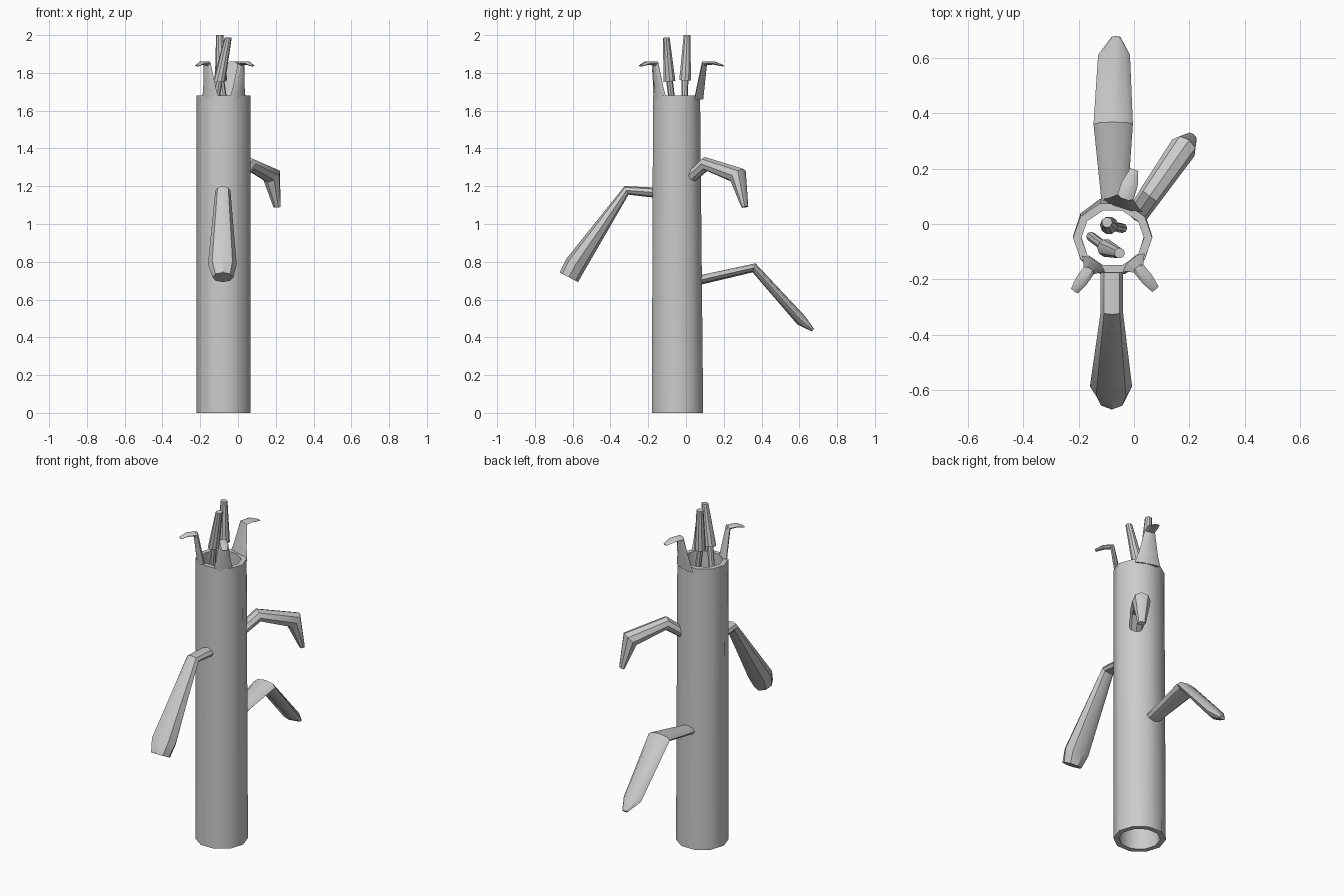
import bpy, bmesh
from math import sin, cos, pi, radians
from mathutils import Vector

if "Cube" in bpy.data.objects:
    bpy.data.objects.remove(bpy.data.objects["Cube"])

CX, CY = -0.077, -0.045


def finish(name, bm, angle=35):
    bmesh.ops.recalc_face_normals(bm, faces=bm.faces)
    me = bpy.data.meshes.new(name)
    bm.to_mesh(me)
    bm.free()
    ob = bpy.data.objects.new(name, me)
    bpy.context.collection.objects.link(ob)
    bpy.ops.object.select_all(action='DESELECT')
    ob.select_set(True)
    bpy.context.view_layer.objects.active = ob
    bpy.ops.object.shade_smooth_by_angle(angle=radians(angle))
    return ob


def bridge(bm, a, b):
    n = len(a)
    for i in range(n):
        bm.faces.new((a[i], a[(i + 1) % n], b[(i + 1) % n], b[i]))


def loft(name, rows, lateral, sides=8):
    """Limb through rows of (centre, width, thickness), mitred at the bends."""
    bm = bmesh.new()
    pts = [Vector(r[0]) for r in rows]
    lat = Vector(lateral).normalized()
    rings = []
    for i, (c, w, t) in enumerate(rows):
        tan = Vector()
        if i > 0:
            tan += (pts[i] - pts[i - 1]).normalized()
        if i < len(rows) - 1:
            tan += (pts[i + 1] - pts[i]).normalized()
        nor = tan.cross(lat).normalized()
        ring = []
        for k in range(sides):
            a = 2 * pi * k / sides
            ring.append(bm.verts.new(pts[i] + lat * cos(a) * w / 2 + nor * sin(a) * t / 2))
        rings.append(ring)
    for a, b in zip(rings, rings[1:]):
        bridge(bm, a, b)
    bm.faces.new(rings[0])
    bm.faces.new(rings[-1])
    return finish(name, bm)


# Hollow ten-sided stem, open at both ends
bm = bmesh.new()
loops = []
for rx, ry, y, z in ((0.143, 0.143, CY, 0), (0.143, 0.131, -0.05, 1.68),
                     (0.113, 0.103, -0.05, 1.68), (0.113, 0.113, CY, 0)):
    loops.append([bm.verts.new((CX + rx * cos(k * pi / 5), y + ry * sin(k * pi / 5), z))
                  for k in range(10)])
for i in range(4):
    bridge(bm, loops[i], loops[(i + 1) % 4])
finish("stem", bm, 40)

# Three petals rising from the rim and folding outward
for name, deg, base, neck, reach in (("petal_front_right", -51, 0.11, 0.045, 0.245),
                                     ("petal_front_left", -125, 0.11, 0.045, 0.24),
                                     ("petal_back", 72, 0.15, 0.06, 0.253)):
    d = Vector((cos(radians(deg)), sin(radians(deg)), 0))
    o = Vector((CX, CY, 0))

    def at(r, z):
        return o + d * r + Vector((0, 0, z))
    loft(name, [(at(0.118, 1.66), base, 0.03), (at(0.128, 1.72), base * 0.75, 0.03),
                (at(0.15, 1.85), neck, 0.03), (at(0.20, 1.853), neck, 0.02),
                (at(reach, 1.838), 0.03, 0.008)], (-d.y, d.x, 0), 6)

# Two stamens: thin filament and tapered anther
for i, (foot, low, top) in enumerate((
        ((-0.042, -0.015, 1.42), (-0.09, -0.005, 1.76), (-0.097, 0.006, 2.0)),
        ((-0.155, -0.045, 1.42), (-0.10, -0.087, 1.755), (-0.052, -0.105, 1.987)))):
    loft(f"filament_{i + 1}", [(foot, 0.035, 0.035), (low, 0.035, 0.035)], (1, 0, 0))
    loft(f"anther_{i + 1}", [(low, 0.065, 0.065), (top, 0.038, 0.038)], (1, 0, 0), 10)

# Front leaf, drooping and widening to a blunt wedge
loft("leaf_front", [((-0.08, -0.15, 1.165), 0.08, 0.055), ((-0.08, -0.315, 1.178), 0.08, 0.05),
                    ((-0.083, -0.585, 0.785), 0.152, 0.115),
                    ((-0.08, -0.62, 0.718), 0.11, 0.11)], (1, 0, 0))

# Low back leaf, flat and broad at its bend
loft("leaf_back", [((-0.07, 0.06, 0.70), 0.09, 0.05), ((-0.075, 0.36, 0.768), 0.142, 0.05),
                   ((-0.072, 0.61, 0.49), 0.115, 0.06),
                   ((-0.065, 0.672, 0.438), 0.035, 0.018)], (1, 0, 0))

# Upper back-right leaf, hooked downward
loft("leaf_back_right", [((0.01, 0.03, 1.25), 0.075, 0.06), ((0.06, 0.105, 1.318), 0.085, 0.075),
                         ((0.178, 0.275, 1.257), 0.10, 0.10),
                         ((0.207, 0.312, 1.09), 0.045, 0.03)], (0.8, -0.6, 0))
